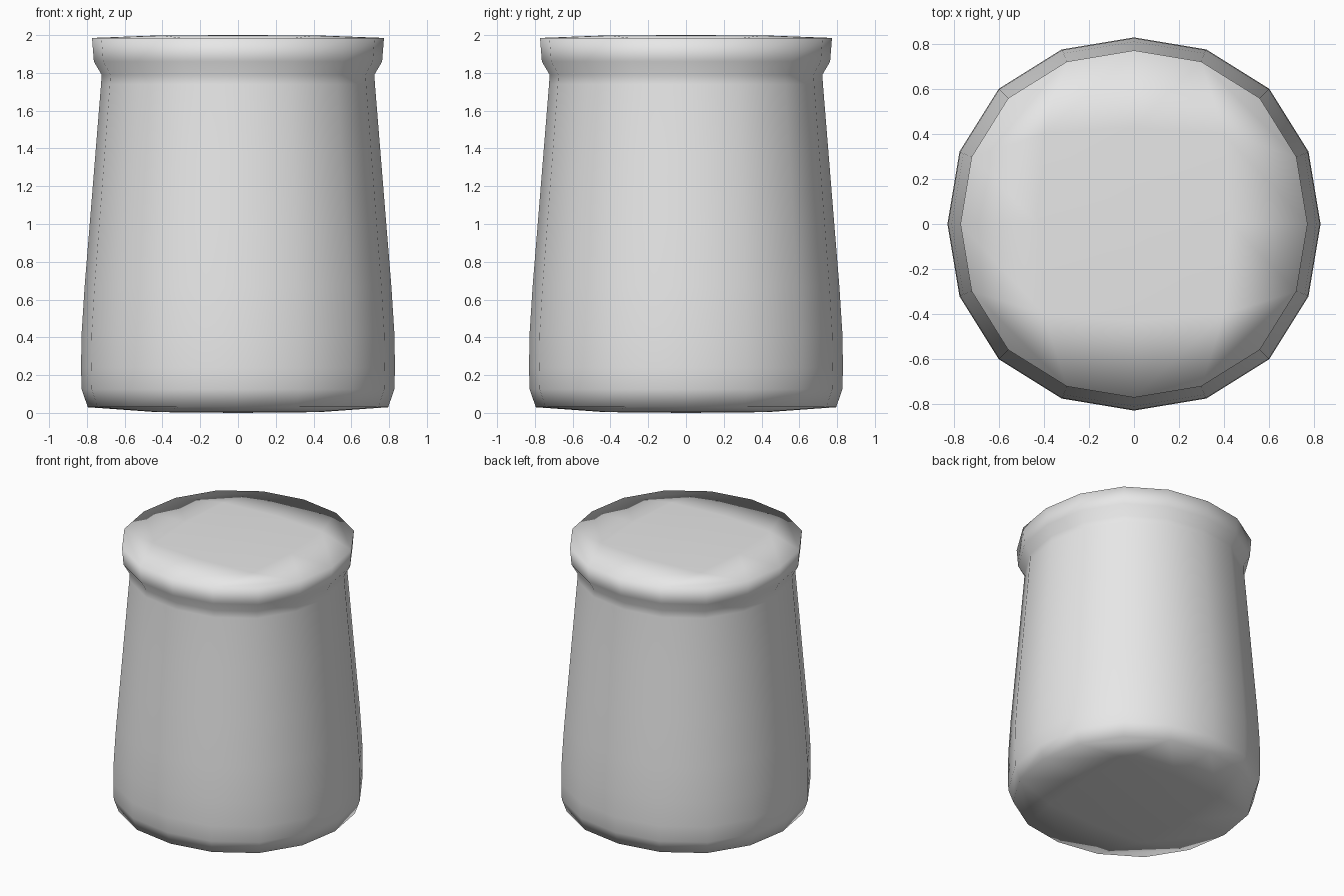
import bpy, bmesh
from math import cos, sin, pi

cube = bpy.data.objects.get("Cube")
if cube:
    bpy.data.objects.remove(cube, do_unlink=True)

# Plain grey material
grey = bpy.data.materials.new("light grey")
grey.use_nodes = True
color = (0.8, 0.8, 0.8, 1)
grey.diffuse_color = color
grey.node_tree.nodes["Principled BSDF"].inputs["Base Color"].default_value = color

SIDES = 16
# (radius, height) from the base edge up to the rim edge
PROFILE = [(0.795, 0.03), (0.828, 0.125), (0.831, 0.24), (0.828, 0.42),
           (0.812, 0.67), (0.785, 1.0), (0.755, 1.37), (0.725, 1.74),
           (0.722, 1.79), (0.763, 1.86), (0.773, 1.985)]

bm = bmesh.new()


def ring(radius, z, count, bulge):
    """Closed loop, pushed out slightly on the diagonals."""
    verts = []
    for i in range(count):
        a = 2 * pi * i / count
        r = radius * (1 + bulge * (1 - cos(4 * a)))
        verts.append(bm.verts.new((r * cos(a), r * sin(a), z)))
    return verts


def cap(edge, z_inner, z_mid):
    """Shallow dome of quads that closes a loop."""
    mid = ring(0.43, z_inner, 8, 0.16)
    centre = bm.verts.new((0, 0, z_mid))
    for q in range(4):
        e = [edge[(4 * q + i) % SIDES] for i in range(5)]
        m = [mid[(2 * q + i) % 8] for i in range(3)]
        bm.faces.new((centre, m[0], m[1], m[2]))
        bm.faces.new((e[0], e[1], m[1], m[0]))
        bm.faces.new((e[1], e[2], e[3], m[1]))
        bm.faces.new((e[3], e[4], m[2], m[1]))


# Tapered wall with flared rim
loops = [ring(r, z, SIDES, 0.0125) for r, z in PROFILE]
for low, high in zip(loops, loops[1:]):
    for i in range(SIDES):
        j = (i + 1) % SIDES
        bm.faces.new((low[i], low[j], high[j], high[i]))

# Base and lid
cap(loops[0], 0.004, 0.0)
cap(loops[-1], 1.998, 2.0)

bmesh.ops.recalc_face_normals(bm, faces=bm.faces)
for face in bm.faces:
    face.smooth = True

mesh = bpy.data.meshes.new("jar_body")
bm.to_mesh(mesh)
bm.free()
mesh.materials.append(grey)
jar = bpy.data.objects.new("jar_body", mesh)
bpy.context.scene.collection.objects.link(jar)
